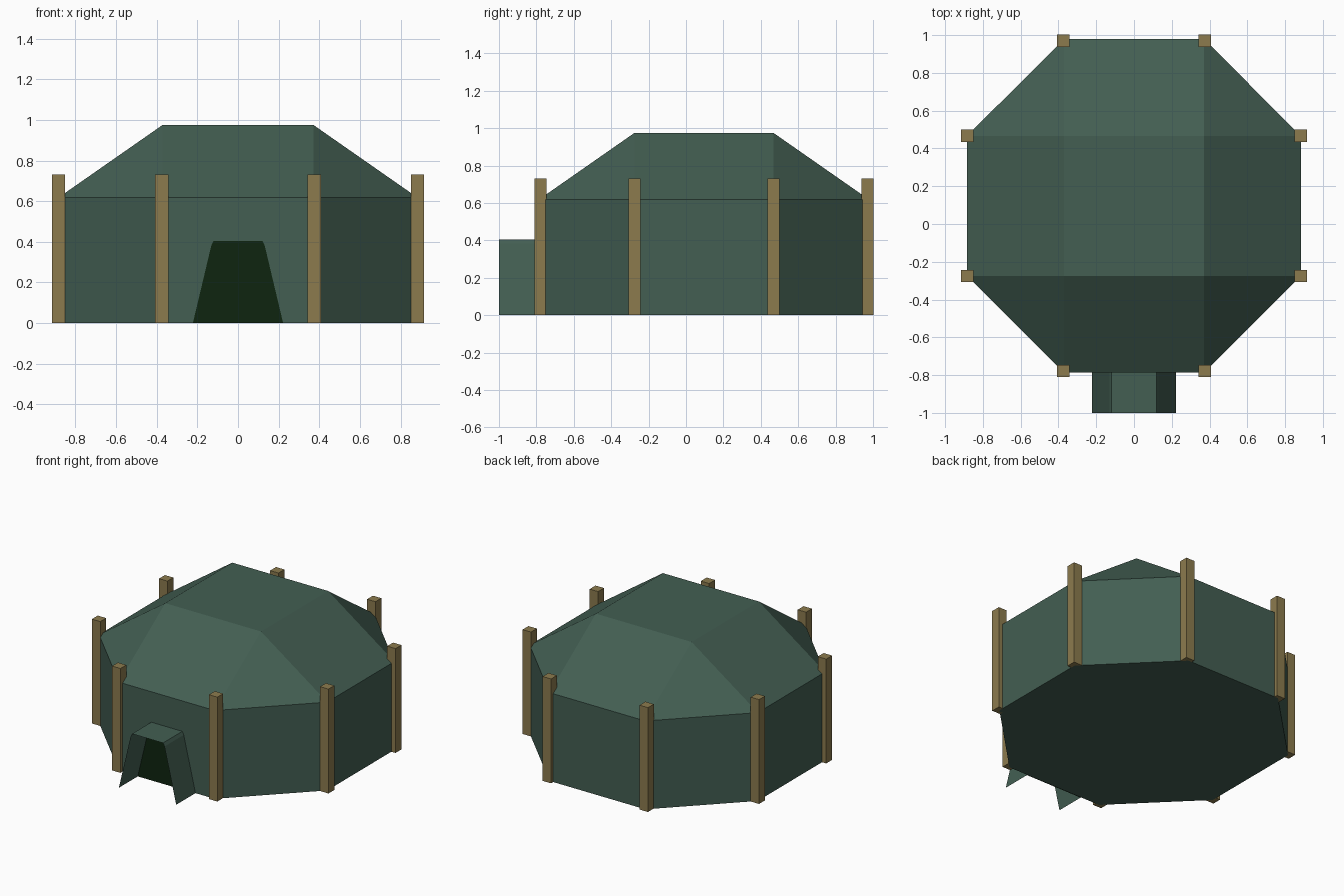
import bpy, bmesh

if "Cube" in bpy.data.objects:
    bpy.data.objects.remove(bpy.data.objects["Cube"])

CY = 0.096            # centre of the tent in y
A, H = 0.883, 0.371   # octagon: distance to sides, half a side


def material(name, rgb):
    m = bpy.data.materials.new(name)
    m.diffuse_color = (*rgb, 1)
    m.use_nodes = True
    m.node_tree.nodes["Principled BSDF"].inputs["Base Color"].default_value = m.diffuse_color
    return m


canvas = material("green canvas", (0.056, 0.113, 0.085))
wood = material("tan wood", (0.262, 0.198, 0.076))
dark = material("dark opening", (0.0045, 0.018, 0.005))


def finish(name, bm, mat, recalc=True):
    if recalc:
        bmesh.ops.recalc_face_normals(bm, faces=bm.faces)
    me = bpy.data.meshes.new(name)
    bm.to_mesh(me)
    bm.free()
    me.materials.append(mat)
    ob = bpy.data.objects.new(name, me)
    bpy.context.collection.objects.link(ob)
    return ob


def octagon(a, h):
    return [(h, -a), (a, -h), (a, h), (h, a), (-h, a), (-a, h), (-a, -h), (-h, -a)]


# Tent: octagonal walls, floor and a roof rising to a square top
bm = bmesh.new()
low, high = [[bm.verts.new((x, y + CY, z)) for x, y in octagon(A, H)] for z in (0, 0.618)]
top = [bm.verts.new((x, y + CY, 0.975)) for x, y in ((H, -H), (H, H), (-H, H), (-H, -H))]
bm.faces.new(low[::-1])
bm.faces.new(top)
for i in range(8):
    j = (i + 1) % 8
    bm.faces.new((low[i], low[j], high[j], high[i]))
for k in range(4):
    a, b, c = high[2 * k], high[2 * k + 1], high[(2 * k + 2) % 8]
    bm.faces.new((a, b, top[k]))                          # corner triangle
    bm.faces.new((b, c, top[(k + 1) % 4], top[k]))        # straight slope
finish("tent", bm, canvas)

# Posts: one at each corner of the octagon
for n, (x, y) in enumerate(octagon(A, H)):
    if abs(y) > 0.5:
        x, y = x * 1.011, y * 0.99
    bm = bmesh.new()
    bmesh.ops.create_cube(bm, size=1)
    for v in bm.verts:
        v.co = (x + v.co.x * 0.065, y + CY + v.co.y * 0.065, (v.co.z + 0.5) * 0.73)
    finish(f"post_{n + 1}", bm, wood)

# Entrance: thin canvas hood and dark doorway sharing one profile
half = [(0.222, 0), (0.131, 0.383), (0.12, 0.405)]
profile = half + [(-x, z) for x, z in reversed(half)]
bm = bmesh.new()
front, back = [[bm.verts.new((x, y, z)) for x, z in profile] for y in (-1.0, -0.78)]
for i in range(len(profile) - 1):
    bm.faces.new((front[i], back[i], back[i + 1], front[i + 1]))
finish("entrance_hood", bm, canvas, recalc=False)

bm = bmesh.new()
bm.faces.new([bm.verts.new((x, CY - A - 0.004, z)) for x, z in profile])
door = finish("doorway", bm, dark, recalc=False)
